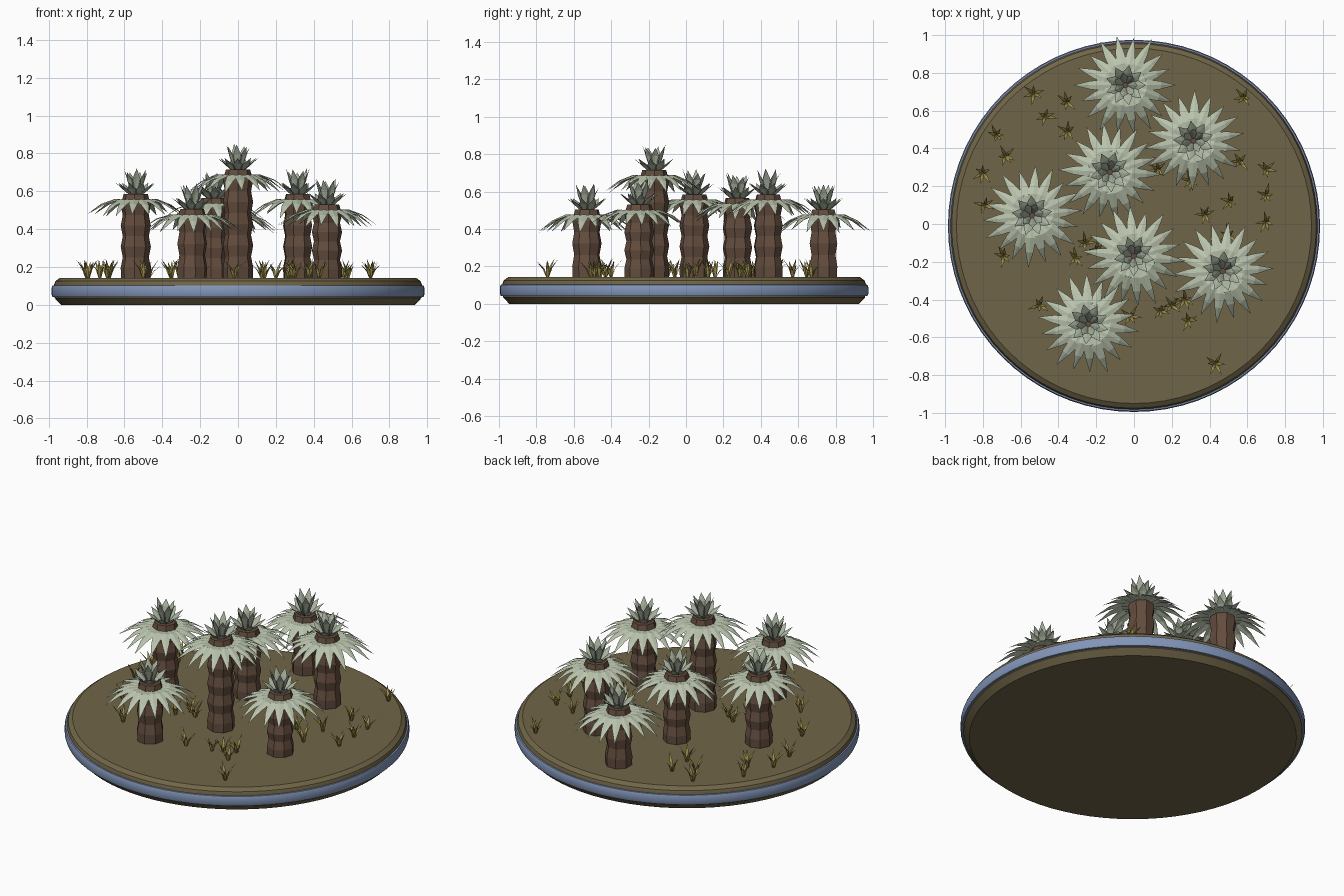
import bpy, bmesh, math, random
from mathutils import Vector

if "Cube" in bpy.data.objects:
    bpy.data.objects.remove(bpy.data.objects["Cube"])

random.seed(4)


def material(name, r, g, b):
    """Flat colour given as sRGB 0-255, stored as linear."""
    m = bpy.data.materials.new(name)
    m.diffuse_color = [(c / 255 / 12.92 if c < 10 else ((c / 255 + 0.055) / 1.055) ** 2.4)
                       for c in (r, g, b)] + [1.0]
    m.use_nodes = True
    m.node_tree.nodes["Principled BSDF"].inputs["Base Color"].default_value = m.diffuse_color
    return m


SOIL = material("soil brown", 112, 101, 72)
RIM = material("rim blue", 130, 149, 184)
BARK = material("bark brown", 100, 77, 62)
FROND = material("pale sage", 186, 196, 173)
TUFT = material("grey sage", 168, 178, 158)
GRASS = material("dry grass", 158, 143, 72)


def finish(bm, name, mats, smooth=False):
    me = bpy.data.meshes.new(name)
    bm.to_mesh(me)
    bm.free()
    ob = bpy.data.objects.new(name, me)
    bpy.context.collection.objects.link(ob)
    for m in mats:
        me.materials.append(m)
    if smooth:
        bpy.context.view_layer.objects.active = ob
        ob.select_set(True)
        bpy.ops.object.shade_smooth_by_angle(angle=math.radians(25))
        ob.select_set(False)
    return ob


def lathe(bm, profile, sides, cx, cy, turn=0.0):
    """Stack of rings (radius, z) with closed ends."""
    rings = []
    for r, z in profile:
        rings.append([bm.verts.new((cx + r * math.cos(turn + math.tau * i / sides),
                                    cy + r * math.sin(turn + math.tau * i / sides), z))
                      for i in range(sides)])
    for a, b in zip(rings, rings[1:]):
        for i in range(sides):
            j = (i + 1) % sides
            bm.faces.new((a[i], a[j], b[j], b[i]))
    bm.faces.new(rings[0][::-1])
    bm.faces.new(rings[-1])


def blade(bm, origin, angle, path, fold=0.2):
    """Folded pointed leaf; path = (distance out, height, half width), last point is the tip."""
    out = Vector((math.cos(angle), math.sin(angle), 0))
    side = Vector((-out.y, out.x, 0))
    rows = []
    for k, (d, h, w) in enumerate(path[:-1]):
        d2, h2 = path[k + 1][:2]
        n = (out * (h - h2) + Vector((0, 0, d2 - d))).normalized()
        c = Vector(origin) + out * d + Vector((0, 0, h))
        rows.append([bm.verts.new(c - side * w), bm.verts.new(c + n * w * fold),
                     bm.verts.new(c + side * w)])
    d, h, _ = path[-1]
    tip = bm.verts.new(Vector(origin) + out * d + Vector((0, 0, h)))
    for a, b in zip(rows, rows[1:]):
        for i in (0, 1):
            bm.faces.new((a[i + 1], a[i], b[i], b[i + 1]))
    for i in (0, 1):
        bm.faces.new((rows[-1][i + 1], rows[-1][i], tip))


# Round base: chamfered slab with a blue band around the middle
bm = bmesh.new()
lathe(bm, [(0.935, 0), (0.968, 0.035), (0.972, 0.105), (0.965, 0.125), (0.94, 0.143)],
      72, 0, -0.01)
finish(bm, "ground_disc", [SOIL], True)
bm = bmesh.new()
lathe(bm, [(0.96, 0.04), (0.98, 0.042), (0.985, 0.055), (0.985, 0.09), (0.98, 0.102),
           (0.96, 0.104)], 72, 0, -0.01)
finish(bm, "rim_band", [RIM], True)

# Trees: x, y, height of trunk top
GROUND = 0.14
TREES = [(-0.045, 0.735, 0.505), (0.315, 0.44, 0.585), (-0.128, 0.275, 0.565),
         (-0.54, 0.045, 0.585), (0, -0.17, 0.715), (0.47, -0.25, 0.53), (-0.242, -0.53, 0.505)]
for t, (x, y, top) in enumerate(TREES):
    # Ringed eight-sided trunk
    bm = bmesh.new()
    n = 2 * round((top - GROUND) / 0.11)
    prof = [(0.08 if i % 2 else 0.069, GROUND + (top - GROUND) * i / n) for i in range(n + 1)]
    prof[0] = (0.078, GROUND - 0.01)
    prof[-1] = (0.064, top)
    lathe(bm, prof, 8, x, y, math.pi / 8 + 0.1 * t)
    finish(bm, f"trunk_{t + 1}", [BARK])

    # Drooping skirt of fronds
    bm = bmesh.new()
    for i in range(18):
        s = (1.0, 0.92, 0.97)[i % 3] * random.uniform(0.97, 1.03)
        drop = random.uniform(-0.012, 0.012) - 0.008 * (i % 2)
        blade(bm, (x, y, top - 0.035), math.tau * i / 18 + 0.5 * t,
              [(0.05, 0.0, 0.017), (0.115 * s, 0.003, 0.03), (0.19 * s, -0.022 + drop / 2, 0.021),
               (0.272 * s, -0.075 + drop, 0)])
    finish(bm, f"fronds_{t + 1}", [FROND])

    # Flared collar and upright tuft on top
    bm = bmesh.new()
    for i in range(9):
        blade(bm, (x, y, top), math.tau * i / 9 + t,
              [(0.03, -0.005, 0.016), (0.065, 0.025, 0.026), (0.108, 0.06, 0)])
    for i in range(7):
        blade(bm, (x, y, top), math.tau * i / 7 + 0.7 * t,
              [(0.016, 0, 0.014), (0.042, 0.075, 0.023),
               (0.064, 0.125 + random.uniform(-0.012, 0.012), 0)])
    finish(bm, f"crown_{t + 1}", [TUFT])

# Dry grass clumps
CLUMPS = [(-.53, .69), (-.47, .57), (-.355, .645), (-.35, .49), (-.73, .47), (-.68, .36),
          (-.8, .27), (-.79, .1), (-.69, -.17), (-.26, -.1), (-.31, -.18), (-.2, -.14),
          (-.5, -.43), (-.02, -.49), (.2, -.43), (.14, -.46), (.29, -.51), (.43, -.74),
          (.58, .67), (.56, .33), (.7, .29), (.375, .05), (.51, .12), (.7, .155), (.7, .01),
          (.5, -.06), (.125, .29), (.3, .23), (.27, -.4)]
bm = bmesh.new()
for x, y in CLUMPS:
    turn = random.uniform(0, math.tau)
    for i in range(6):
        s = random.uniform(0.7, 1.1)
        lean = random.uniform(0.6, 1.25)
        blade(bm, (x, y, GROUND), turn + math.tau * i / 6 + random.uniform(-0.4, 0.4),
              [(0.004, 0, 0.006), (0.02 * lean, 0.05 * s, 0.009), (0.055 * lean, 0.095 * s, 0)])
finish(bm, "grass_clumps", [GRASS])
